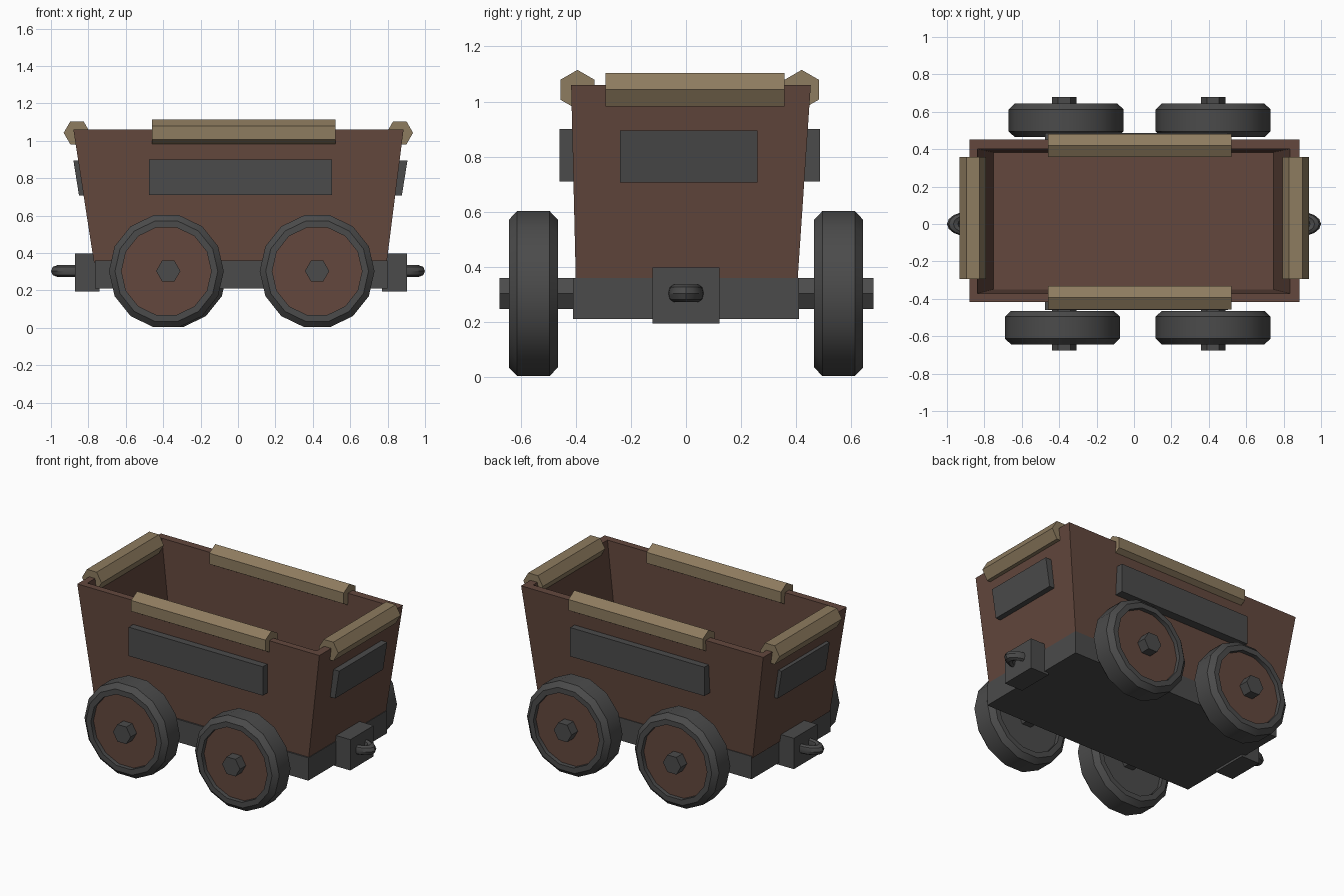
import bpy, bmesh
from math import sin, cos, pi, radians
from mathutils import Matrix

if "Cube" in bpy.data.objects:
    bpy.data.objects.remove(bpy.data.objects["Cube"])


def material(name, rgb):
    m = bpy.data.materials.new(name)
    m.diffuse_color = (*rgb, 1)
    m.use_nodes = True
    m.node_tree.nodes["Principled BSDF"].inputs["Base Color"].default_value = m.diffuse_color
    return m


BROWN = material("brown_paint", (0.125, 0.064, 0.047))
TAN = material("tan_wood", (0.27, 0.2, 0.115))
IRON = material("dark_iron", (0.07, 0.07, 0.07))


def loft(name, rings, mat):
    """Skin a stack of equal-length rings and cap both ends."""
    bm = bmesh.new()
    loops = [[bm.verts.new(p) for p in ring] for ring in rings]
    n = len(loops[0])
    for a, b in zip(loops, loops[1:]):
        for i in range(n):
            j = (i + 1) % n
            bm.faces.new((a[i], a[j], b[j], b[i]))
    bm.faces.new(loops[0])
    bm.faces.new(loops[-1])
    bmesh.ops.recalc_face_normals(bm, faces=bm.faces)
    me = bpy.data.meshes.new(name)
    bm.to_mesh(me)
    bm.free()
    me.materials.append(mat)
    ob = bpy.data.objects.new(name, me)
    bpy.context.collection.objects.link(ob)
    return ob


def rect(z, x0, x1, y0, y1):
    return [(x0, y0, z), (x1, y0, z), (x1, y1, z), (x0, y1, z)]


def box(name, x0, x1, y0, y1, z0, z1, mat):
    return loft(name, [rect(z0, x0, x1, y0, y1), rect(z1, x0, x1, y0, y1)], mat)


def ring_y(x, y, z, r, n, turn=0.0):
    """Polygon ring around an axis parallel to y."""
    return [(x + r * cos(2 * pi * i / n + turn), y,
             z + r * sin(2 * pi * i / n + turn)) for i in range(n)]


def ring_x(x, y, z, r, n, turn=0.0):
    """Polygon ring around an axis parallel to x."""
    return [(x, y + r * cos(2 * pi * i / n + turn),
             z + r * sin(2 * pi * i / n + turn)) for i in range(n)]


def smooth(ob):
    bpy.ops.object.select_all(action='DESELECT')
    ob.select_set(True)
    bpy.context.view_layer.objects.active = ob
    bpy.ops.object.shade_smooth_by_angle(angle=radians(30))


# Tapered open tub
loft("tub", [
    rect(0.35, -0.77, 0.795, -0.40, 0.405),
    rect(1.06, -0.88, 0.885, -0.417, 0.453),
    rect(1.06, -0.837, 0.833, -0.372, 0.402),
    rect(0.41, -0.752, 0.745, -0.35, 0.383)], BROWN)

# Under frame
box("under_frame", -0.765, 0.80, -0.41, 0.41, 0.21, 0.36, IRON)

# Plates on the long sides
box("front_plate", -0.475, 0.503, -0.46, -0.38, 0.71, 0.90, IRON)
box("back_plate", -0.475, 0.503, 0.40, 0.487, 0.71, 0.90, IRON)

# Plates on the ends, leaning with the walls
loft("left_plate", [rect(0.707, -0.85, -0.79, -0.24, 0.26),
                    rect(0.895, -0.88, -0.82, -0.24, 0.26)], IRON)
loft("right_plate", [rect(0.707, 0.80, 0.876, -0.24, 0.26),
                     rect(0.895, 0.83, 0.906, -0.24, 0.26)], IRON)

# Six-sided wooden rails straddling the rim
for name, y in (("front_rail", -0.394), ("back_rail", 0.42)):
    loft(name, [ring_x(x, y, 1.043, 0.072, 6, pi / 6) for x in (-0.46, 0.52)], TAN)
for name, x in (("left_rail", -0.861), ("right_rail", 0.865)):
    loft(name, [ring_y(x, y, 1.043, 0.071, 6) for y in (-0.293, 0.357)], TAN)

# Wheels: chamfered rim with a recessed brown disc
PROFILE = [(0.24, 0.03), (0.24, 0), (0.275, 0), (0.307, 0.03), (0.307, 0.148),
           (0.275, 0.178), (0.24, 0.178), (0.24, 0.146)]
WHEELS = [("front_left", -0.383, -1), ("front_right", 0.423, -1),
          ("back_left", -0.363, 1), ("back_right", 0.423, 1)]
for name, x, side in WHEELS:
    inner = 0.465
    tyre = loft(name + "_wheel",
                [ring_y(x, side * (inner + o), 0.303, r, 14) for r, o in PROFILE], IRON)
    smooth(tyre)
    loft(name + "_wheel_disc",
         [ring_y(x, side * (inner + o), 0.303, 0.24, 14) for o in (0.14, 0.15)], BROWN)

# Hexagonal axles
for name, x in (("left_axle", -0.373), ("right_axle", 0.423)):
    loft(name, [ring_y(x, y, 0.304, 0.065, 6) for y in (-0.677, 0.68)], IRON)

# Couplers: block and oval ring at each end
for name, x0, x1, cx in (("left", -0.872, -0.74, -0.88), ("right", 0.77, 0.904, 0.88)):
    box(name + "_coupler_block", x0, x1, -0.122, 0.122, 0.195, 0.398, IRON)
    bpy.ops.mesh.primitive_torus_add(major_segments=16, minor_segments=8,
                                     major_radius=0.048, minor_radius=0.019)
    ring = bpy.context.object
    ring.name = name + "_coupler_ring"
    ring.data.transform(Matrix.Diagonal((0.12 / 0.067, 1, 1.65, 1)))
    ring.location = (cx, 0, 0.304)
    ring.data.materials.append(IRON)
    smooth(ring)
